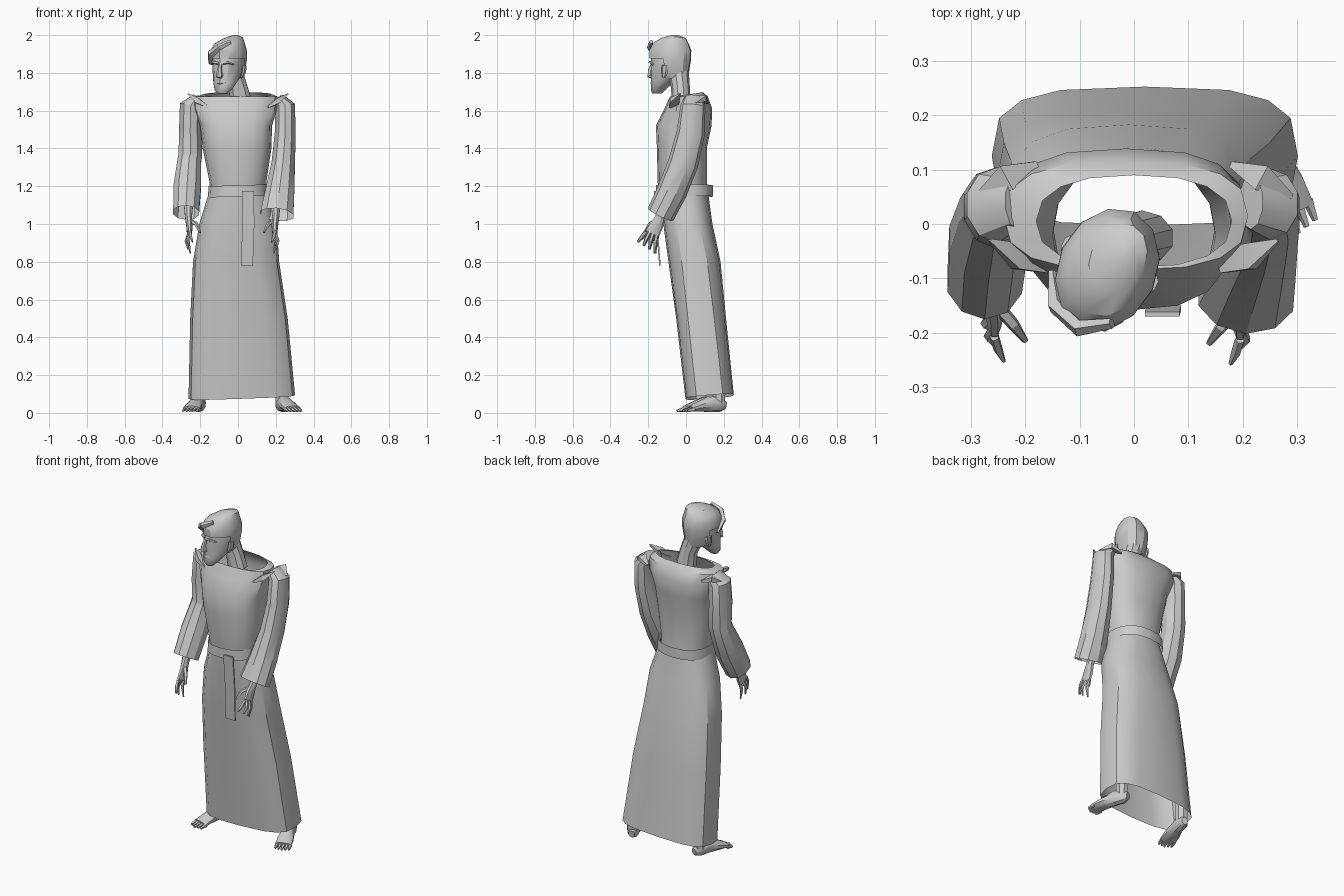
import bpy, bmesh, math
from mathutils import Vector, Matrix


def skin(name, rings, cap=(False, False), M=None, drop=None):
    """Bridge equal-length point rings into one mesh object."""
    bm = bmesh.new()
    loops = [[bm.verts.new(p) for p in r] for r in rings]
    n = len(rings[0])
    for a, b in zip(loops, loops[1:]):
        for i in range(n):
            j = (i + 1) % n
            bm.faces.new((a[i], a[j], b[j], b[i]))
    if cap[0]:
        bm.faces.new(loops[0][::-1])
    if cap[1]:
        bm.faces.new(loops[-1])
    bmesh.ops.recalc_face_normals(bm, faces=bm.faces[:])
    if drop:
        gone = [f for f in bm.faces if drop(f.calc_center_median())]
        bmesh.ops.delete(bm, geom=gone, context='FACES')
    me = bpy.data.meshes.new(name)
    bm.to_mesh(me)
    bm.free()
    ob = bpy.data.objects.new(name, me)
    bpy.context.collection.objects.link(ob)
    if M:
        ob.matrix_world = M
    return ob


def ring(cx, cy, z, rx, ry, tx=0, ty=0, n=16, p=2.0):
    """Level superellipse ring, optionally sloped in x and y."""
    pts = []
    for i in range(n):
        a = 2 * math.pi * i / n
        c, s = math.cos(a), math.sin(a)
        x = rx * math.copysign(abs(c) ** (2 / p), c)
        y = ry * math.copysign(abs(s) ** (2 / p), s)
        pts.append((cx + x, cy + y, z + tx * x + ty * y))
    return pts


def tube(name, path, n=8, side=(1, 0, 0), cap=(True, True), M=None):
    """Sweep ellipses (x, y, z, width radius, depth radius) along a path."""
    P = [Vector(q[:3]) for q in path]
    rings = []
    for k, q in enumerate(path):
        t = (P[min(k + 1, len(P) - 1)] - P[max(k - 1, 0)]).normalized()
        u = Vector(side)
        u = (u - t * u.dot(t)).normalized()
        v = t.cross(u)
        rings.append([P[k] + u * q[3] * math.cos(a) + v * q[4] * math.sin(a)
                      for a in (2 * math.pi * (i + .5) / n for i in range(n))])
    return skin(name, rings, cap, M)


# Long skirt, swept back towards the hem
skin("robe_skirt", [
    ring(.0, -.01, 1.18, .15, .125, p=2.3),
    ring(.0, .01, 1.0, .205, .13, p=2.5),
    ring(-.01, .045, .8, .228, .138, p=2.7),
    ring(.005, .08, .5, .258, .132, p=3),
    ring(.02, .125, .085, .282, .128, .035, .08, p=3.2)])

# Open-necked bodice
skin("robe_bodice", [
    ring(.0, -.012, 1.15, .148, .125, p=2.3),
    ring(.0, -.02, 1.22, .15, .13, p=2.3),
    ring(-.005, -.022, 1.4, .182, .132, p=2.5),
    ring(-.01, -.012, 1.52, .19, .147, p=2.6),
    ring(-.015, .012, 1.61, .222, .127, p=2.7),
    ring(-.015, .015, 1.675, .225, .1, p=2.7),
    ring(.0, .005, 1.685, .18, .085, ty=.15, p=2.4)])

# Belt with hanging end
skin("belt", [ring(0, -.008, z, rx, .15, .03, 0, p=2.4)
              for z, rx in ((1.145, .16), (1.205, .155))])
tube("belt_end", [(.052, -.166, 1.175, .045, .006),
                  (.055, -.155, 1.0, .045, .006),
                  (.047, -.138, .78, .045, .006)], n=4)

# Wide sleeves
tube("left_sleeve", [(.215, .04, 1.665, .03, .05), (.25, .037, 1.625, .055, .066),
                     (.25, .025, 1.48, .058, .075), (.24, -.015, 1.32, .065, .08),
                     (.222, -.075, 1.17, .08, .08), (.206, -.135, 1.05, .092, .075)],
     n=10, cap=(True, False))
tube("right_sleeve", [(-.215, .04, 1.665, .03, .05), (-.25, .035, 1.625, .062, .07),
                      (-.253, .03, 1.5, .062, .075), (-.252, .035, 1.37, .066, .07),
                      (-.258, .025, 1.33, .066, .07), (-.268, -.03, 1.2, .076, .085),
                      (-.275, -.105, 1.06, .072, .08)],
     n=10, cap=(True, False))

# Creased cloth on the shoulders
for s, label in ((1, "left"), (-1, "right")):
    tube(label + "_shoulder_fold_front", [(s * .16, -.085, 1.62, .008, .008),
         (s * .21, -.06, 1.65, .035, .02), (s * .265, -.03, 1.69, .004, .004)],
         n=4, side=(0, 1, 0))
    tube(label + "_shoulder_fold_back", [(s * .18, .11, 1.64, .008, .008),
         (s * .235, .085, 1.665, .035, .02), (s * .29, .05, 1.64, .006, .006)],
         n=4, side=(0, 1, 0))

# Hands
for s, label, wx, wy in ((1, "left", .2, -.13), (-1, "right", .262, -.125)):
    M = Matrix.Translation((s * wx, wy, 1.04))
    tube(label + "_hand", [(0, .02, .06, .026, .028), (0, -.005, .0, .02, .025),
                           (-s * .005, -.03, -.05, .018, .036),
                           (-s * .005, -.05, -.09, .014, .04)], n=8, M=M)
    for i in range(4):
        y = -.022 - .02 * i
        tip = -.195 + .02 * i
        x = (.0, .012, .006, -.012)[i]
        tube(label + "_finger", [(-s * .005, y, -.08 - .0 * i, .009, .011),
             (s * x, y - .012 - .004 * i, (tip - .085) / 2, .009, .01),
             (s * (x - .01), y - .015 - .01 * i, tip, .004, .005)], n=5, M=M)
    tube(label + "_thumb", [(-s * .005, -.02, -.02, .012, .014),
         (-s * .04, -.06, -.04, .011, .012),
         (-s * .062, -.09, -.085, .005, .006)], n=5, side=(0, 0, 1), M=M)

# Bare feet, splayed outwards
for label, heel, ball in (("left", (.225, .19), (.285, .03)),
                          ("right", (-.2, .18), (-.245, .0))):
    h, b = Vector(heel), Vector(ball)
    d = (b - h).normalized()
    across = Vector((-d.y, d.x))

    def at(t, z, w, hgt):
        c = h.lerp(b, t)
        return (c.x, c.y, z, w, hgt)
    side = (across.x, across.y, 0)
    tube(label + "_foot", [at(-.12, .04, .018, .022), at(.05, .045, .034, .04),
         at(.35, .05, .034, .045), at(.75, .035, .046, .028),
         at(1.05, .022, .048, .015)], n=10, side=side)
    c = h.lerp(b, .1)
    tube(label + "_ankle", [(c.x, c.y, .05, .034, .036), (c.x, c.y, .2, .035, .038)], n=8)
    for i in range(5):
        o = b + across * (-.038 + .019 * i)
        e = o + d * (.05 - .006 * abs(i - 2))
        tube(label + "_toe", [(o.x, o.y, .02, .011, .013),
             (e.x, e.y, .011, .006, .007)], n=5, side=side)

# Neck
tube("neck", [(-.03, -.04, 1.81, .055, .055), (.0, -.03, 1.73, .05, .05),
              (.015, -.025, 1.65, .06, .05)], n=10)

# Head, turned to one side and bowed
H = Matrix.Translation((-.05, -.085, 0)) @ Matrix.Rotation(math.radians(-25), 4, 'Z')
skin("head", [
    ring(0, -.075, 1.69, .026, .022, n=12),
    ring(0, -.06, 1.715, .05, .045, 0, .25, n=12),
    ring(0, -.025, 1.76, .067, .082, 0, .3, n=12),
    ring(0, -.005, 1.82, .078, .1, 0, .15, n=12),
    ring(0, .0, 1.88, .083, .104, n=12),
    ring(0, .005, 1.94, .076, .092, n=12),
    ring(0, .02, 1.98, .04, .05, n=12)], (True, True), H)
tube("nose", [(0, -.098, 1.855, .008, .01), (0, -.115, 1.81, .013, .014),
              (0, -.115, 1.785, .02, .018), (0, -.095, 1.775, .01, .008)], n=6, M=H)
tube("mouth", [(-.026, -.092, 1.75, .005, .008), (0, -.105, 1.747, .009, .008),
               (.026, -.092, 1.75, .005, .008)], n=5, side=(0, 0, 1), M=H)
for s in (-1, 1):
    tube("brow", [(s * .012, -.1, 1.85, .008, .008), (s * .04, -.096, 1.856, .008, .01),
                  (s * .064, -.07, 1.845, .005, .006)], n=5, side=(0, 0, 1), M=H)
    tube("ear", [(s * .077, .0, 1.775, .006, .01), (s * .086, .01, 1.81, .009, .02),
                 (s * .088, .012, 1.84, .008, .018)], n=6, M=H)

# Hair cap with open face and swept fringe
skin("hair", [
    ring(0, .025, 1.77, .06, .075, n=12),
    ring(0, .008, 1.82, .084, .1, n=12),
    ring(0, .003, 1.875, .092, .115, n=12),
    ring(0, .002, 1.92, .091, .117, n=12),
    ring(0, .008, 1.96, .076, .096, .1, n=12),
    ring(.01, .03, 1.985, .05, .065, .1, n=12),
    ring(.02, .04, 2.0, .012, .018, n=12)], (False, True), H,
    drop=lambda c: c.z < 1.885 and c.y < (-.02 if c.z > 1.84 else .02))
tube("fringe", [(.05, -.085, 1.965, .01, .012), (.0, -.118, 1.935, .016, .018),
                (-.055, -.1, 1.9, .016, .022), (-.088, -.045, 1.85, .006, .01)],
     n=5, side=(0, 1, 0), M=H)

# Smooth the soft parts, keeping hard creases
for ob in bpy.data.objects:
    ob.select_set(True)
    bpy.context.view_layer.objects.active = ob
bpy.ops.object.shade_smooth_by_angle(angle=math.radians(32))
